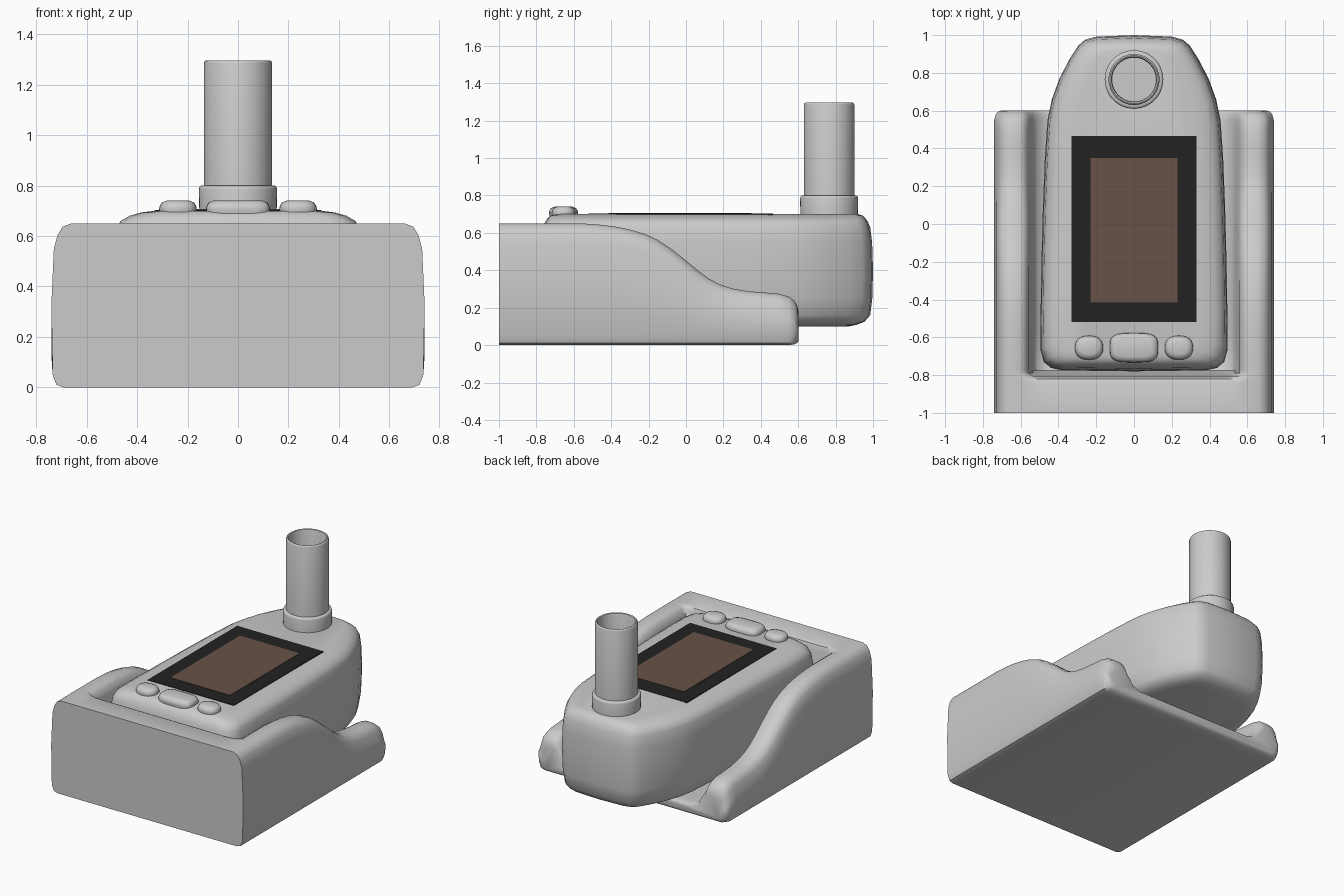
import bpy, bmesh, math

if "Cube" in bpy.data.objects:
    bpy.data.objects.remove(bpy.data.objects["Cube"])


def loft(name, rings, angle=40, closed=False):
    """Skin a list of equal-length closed rings; cap both ends unless closed."""
    bm = bmesh.new()
    vs = [[bm.verts.new(p) for p in r] for r in rings]
    n = len(rings[0])
    pairs = list(zip(vs, vs[1:])) + ([(vs[-1], vs[0])] if closed else [])
    for a, b in pairs:
        for i in range(n):
            j = (i + 1) % n
            bm.faces.new((a[i], a[j], b[j], b[i]))
    if not closed:
        bm.faces.new(vs[0])
        bm.faces.new(vs[-1])
    bmesh.ops.remove_doubles(bm, verts=bm.verts, dist=1e-5)
    bmesh.ops.recalc_face_normals(bm, faces=bm.faces)
    me = bpy.data.meshes.new(name)
    bm.to_mesh(me)
    bm.free()
    ob = bpy.data.objects.new(name, me)
    bpy.context.collection.objects.link(ob)
    bpy.ops.object.select_all(action='DESELECT')
    ob.select_set(True)
    bpy.context.view_layer.objects.active = ob
    bpy.ops.object.shade_smooth_by_angle(angle=math.radians(angle))
    return ob


def mirror_ring(half):
    """Complete a right-hand half outline (first and last points on x = 0)."""
    return half + [(-x, *r) for x, *r in reversed(half[1:-1])]


# Cradle: U-shaped section swept from front to back
def cradle_section(y, h, f, inset=0.0, lift=0.0):
    k = min(1, (h - f) / 0.15)
    half = [(0, lift), (0.69 - inset, lift), (0.72 - inset, 0.01 + lift),
            (0.735 - inset, 0.05 + lift), (0.74 - inset, h * 0.5),
            (0.73 - inset, h - 0.1), (0.715 - inset, h - 0.045),
            (0.695 - inset, h - 0.013), (0.66 - inset, h), (0.60, h),
            (0.575, h - 0.015 * k), (0.555, h - 0.06 * k),
            (0.535, f + 0.07 * k), (0.51, f + 0.025 * k), (0.45, f), (0, f)]
    return [(x, y, z) for x, z in mirror_ring(half)]


FLOOR = 0.08
front = [(-1, 0.65, 0.65), (-0.84, 0.65, 0.65), (-0.82, 0.65, 0.64),
         (-0.805, 0.65, 0.60), (-0.79, 0.65, 0.16), (-0.775, 0.65, 0.10)]
slope = [(-0.74, 0.65), (-0.55, 0.65), (-0.47, 0.645), (-0.38, 0.634),
         (-0.3, 0.618), (-0.22, 0.594), (-0.15, 0.562), (-0.08, 0.515),
         (0, 0.452), (0.06, 0.402), (0.12, 0.357), (0.18, 0.325),
         (0.25, 0.302), (0.33, 0.288), (0.42, 0.281), (0.5, 0.274), (0.55, 0.259)]
rings = [cradle_section(*s) for s in front]
rings += [cradle_section(y, h, FLOOR) for y, h in slope]
rings += [cradle_section(0.58, 0.237, 0.078, 0.008, 0.004),
          cradle_section(0.595, 0.21, 0.072, 0.02, 0.012),
          cradle_section(0.602, 0.18, 0.065, 0.04, 0.025)]
loft("cradle", rings)

# Handheld body: tapered outline stacked in rounded levels
outline = mirror_ring([(0, -0.78), (0.38, -0.775), (0.44, -0.762), (0.478, -0.73),
                       (0.494, -0.67), (0.495, -0.5), (0.49, -0.2), (0.482, 0.1),
                       (0.472, 0.35), (0.458, 0.55), (0.435, 0.66), (0.395, 0.77),
                       (0.34, 0.875), (0.295, 0.945), (0.26, 0.975), (0.2, 0.992), (0, 1)])
levels = [(0.10, 0.14, 0.13), (0.108, 0.09, 0.09), (0.125, 0.05, 0.045),
          (0.16, 0.025, 0.015), (0.25, 0.008, 0.004), (0.4, 0, 0),
          (0.55, 0.004, 0.005), (0.63, 0.014, 0.015), (0.66, 0.03, 0.028),
          (0.68, 0.065, 0.042), (0.693, 0.11, 0.056), (0.70, 0.165, 0.08)]
loft("handheld_body", [[(x * (1 - ix / 0.495), 0.11 + (y - 0.11) * (1 - iy / 0.89), z)
                        for x, y in outline] for z, ix, iy in levels])


# Screen and its dark surround
def panel(name, x, y0, y1, z0, z1, color):
    ob = loft(name, [[(-x, y0, z), (x, y0, z), (x, y1, z), (-x, y1, z)] for z in (z0, z1)])
    mat = bpy.data.materials.new(name)
    mat.diffuse_color = (*color, 1)
    mat.use_nodes = True
    mat.node_tree.nodes["Principled BSDF"].inputs["Base Color"].default_value = mat.diffuse_color
    ob.data.materials.append(mat)


panel("screen_surround", 0.332, -0.52, 0.466, 0.685, 0.703, (0.016, 0.016, 0.016))
panel("screen", 0.23, -0.415, 0.35, 0.69, 0.706, (0.14, 0.085, 0.065))


# Buttons: rounded pads
def button(name, cx, rx, ry, power):
    def ring(s, z):
        pts = []
        for i in range(24):
            a = math.tau * i / 24
            c, d = math.cos(a), math.sin(a)
            pts.append((cx + (rx - s) * math.copysign(abs(c) ** power, c),
                        -0.655 + (ry - s) * math.copysign(abs(d) ** power, d), z))
        return pts
    loft(name, [ring(s, z) for s, z in ((0.01, 0.67), (0, 0.705), (0.003, 0.72),
                                        (0.012, 0.733), (0.03, 0.74))], 50)


button("centre_button", 0, 0.128, 0.078, 0.55)
for side, name in ((-1, "left_button"), (1, "right_button")):
    button(name, side * 0.238, 0.075, 0.064, 0.85)


# Mouth tube and collar: turned profiles
def turned(name, profile, closed):
    loft(name, [[(r * math.cos(math.tau * i / 48), 0.765 + r * math.sin(math.tau * i / 48), z)
                 for i in range(48)] for r, z in profile], 40, closed)


turned("tube_collar", [(0.153, 0.68), (0.155, 0.785), (0.152, 0.795), (0.145, 0.80),
                       (0.12, 0.80)], False)
turned("tube", [(0.135, 0.69), (0.135, 1.285), (0.132, 1.293), (0.127, 1.296),
                (0.12, 1.293), (0.117, 1.285), (0.115, 0.81)], False)
